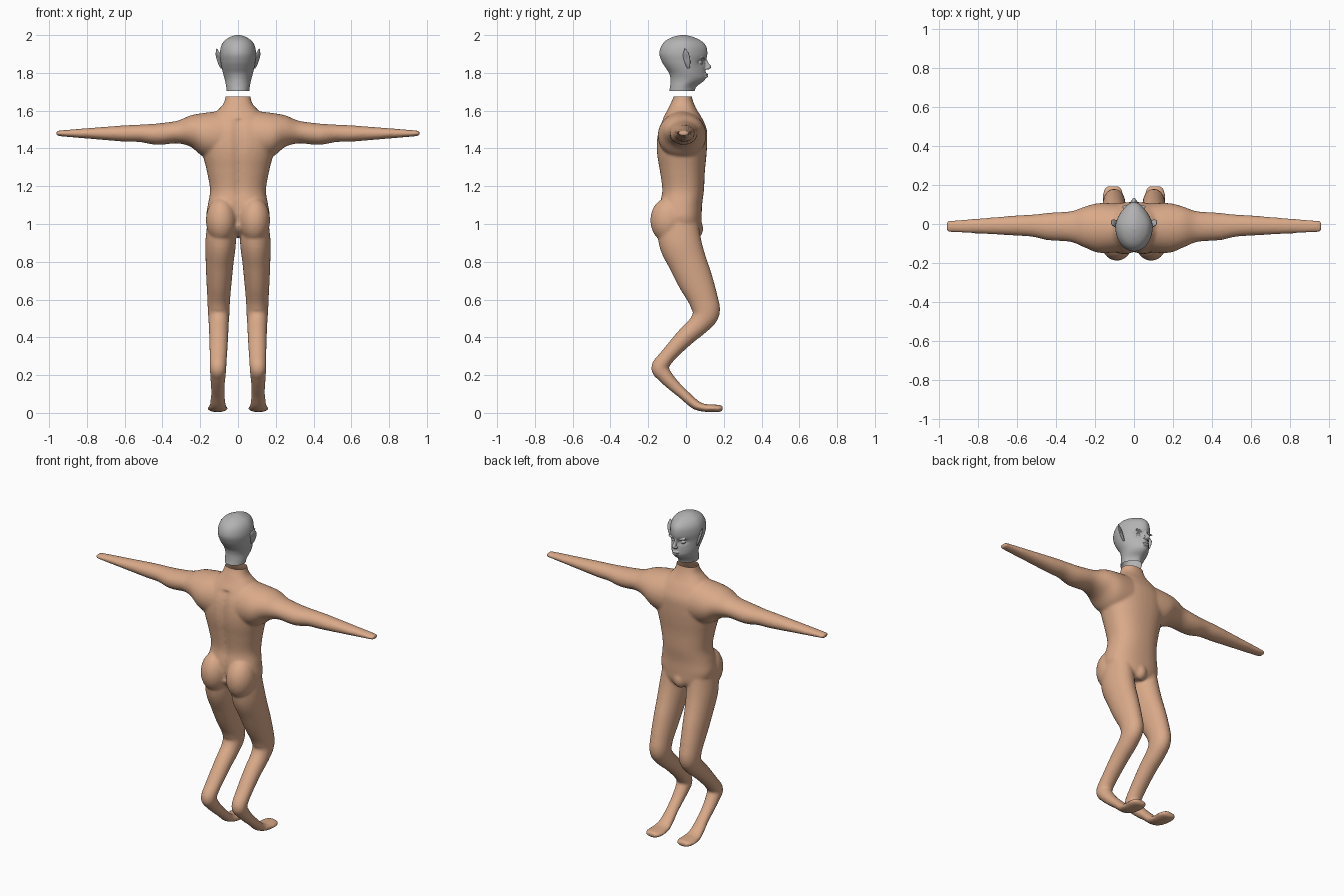
import bpy, bmesh, math
from mathutils import Vector, Matrix

X, Y, Z = Vector((1, 0, 0)), Vector((0, 1, 0)), Vector((0, 0, 1))


def material(name, col):
    m = bpy.data.materials.new(name)
    m.diffuse_color = (*col, 1)
    return m


def spline(rows, n=5):
    """Catmull-Rom interpolation of rows of numbers."""
    out = []
    for i in range(len(rows) - 1):
        p = [rows[max(i - 1, 0)], rows[i], rows[i + 1], rows[min(i + 2, len(rows) - 1)]]
        for k in range(n):
            t = k / n
            out.append([0.5 * (2 * b + (c - a) * t + (2 * a - 5 * b + 4 * c - d) * t * t
                               + (3 * b - a - 3 * c + d) * t ** 3) for a, b, c, d in zip(*p)])
    return out + [list(rows[-1])]


def loft(bm, rows, u, v=None, power=2.0, seg=40, mirror=False, egg=0.0):
    """Closed tube; each row is centre x, y, z and two radii along u and v."""
    rows = spline(rows)
    for s in ((1, -1) if mirror else (1,)):
        rings = []
        for i, r in enumerate(rows):
            t = Vector(rows[min(i + 1, len(rows) - 1)][:3]) - Vector(rows[max(i - 1, 0)][:3])
            w = v or t.cross(u).normalized()
            ring = []
            for k in range(seg):
                a = 2 * math.pi * k / seg
                c, d = math.cos(a), math.sin(a)
                c = math.copysign(abs(c) ** (2 / power), c) * (1 - egg * max(d, 0) ** 1.5)
                d = math.copysign(abs(d) ** (2 / power), d)
                p = Vector(r[:3]) + u * r[3] * c + w * r[4] * d
                ring.append(bm.verts.new((p.x * s, p.y, p.z)))
            rings.append(ring)
        faces = [bm.faces.new(rings[0]), bm.faces.new(rings[-1][::-1])]
        for a, b in zip(rings, rings[1:]):
            for k in range(seg):
                j = (k + 1) % seg
                faces.append(bm.faces.new((a[k], b[k], b[j], a[j])))
        bmesh.ops.recalc_face_normals(bm, faces=faces)


def blob(bm, loc, size, rot=0.0, mirror=True):
    """Ellipsoid, tilted about y, optionally on both sides."""
    for s in ((1, -1) if mirror else (1,)):
        m = (Matrix.Translation((loc[0] * s, loc[1], loc[2])) @ Matrix.Rotation(rot * s, 4, 'Y')
             @ Matrix.Diagonal((*size, 1)))
        bmesh.ops.create_uvsphere(bm, u_segments=24, v_segments=16, radius=1, matrix=m)


def upright(rows):
    """z, back y, front y, half width -> loft rows."""
    return [(0, (b + f) / 2, z, w, (f - b) / 2) for z, b, f, w in rows]


def finish(bm, name, mat, voxel, smooth, cut_z, keep_below):
    """Fuse the pieces into one skin, smooth it and open it at the neck."""
    me = bpy.data.meshes.new(name)
    bm.to_mesh(me)
    bm.free()
    ob = bpy.data.objects.new(name, me)
    bpy.context.collection.objects.link(ob)
    bpy.context.view_layer.objects.active = ob
    ob.select_set(True)
    r = ob.modifiers.new("fuse", 'REMESH')
    r.mode, r.voxel_size = 'VOXEL', voxel
    s = ob.modifiers.new("soften", 'SMOOTH')
    s.factor, s.iterations = 0.5, smooth
    for m in ("fuse", "soften"):
        bpy.ops.object.modifier_apply(modifier=m)
    b = bmesh.new()
    b.from_mesh(me := ob.data)
    bmesh.ops.bisect_plane(b, geom=b.verts[:] + b.edges[:] + b.faces[:], plane_co=(0, 0, cut_z),
                           plane_no=Z, clear_outer=keep_below, clear_inner=not keep_below)
    b.to_mesh(me)
    b.free()
    me.materials.clear()
    me.materials.append(mat)
    for p in me.polygons:
        p.use_smooth = True
        p.material_index = 0
    ob.select_set(False)
    return ob


skin = material("tan skin", (0.70, 0.40, 0.25))
grey = material("grey", (0.45, 0.45, 0.45))

# ---- body: torso, arms, legs
bm = bmesh.new()
loft(bm, upright([
    (0.935, -0.08, 0.06, 0.08), (0.97, -0.12, 0.08, 0.14), (1.03, -0.14, 0.083, 0.168),
    (1.10, -0.142, 0.085, 0.16), (1.18, -0.13, 0.095, 0.148), (1.28, -0.142, 0.10, 0.165),
    (1.36, -0.155, 0.108, 0.185), (1.43, -0.157, 0.112, 0.20), (1.50, -0.147, 0.11, 0.19),
    (1.56, -0.122, 0.085, 0.15), (1.60, -0.10, 0.06, 0.11), (1.635, -0.083, 0.043, 0.078),
    (1.675, -0.066, 0.031, 0.066), (1.73, -0.06, 0.025, 0.06)]), X, Y, power=2.3)
# spine groove
for v in bm.verts:
    if v.co.y < -0.05 and 1.0 < v.co.z < 1.55:
        v.co.y += 0.014 * math.exp(-(v.co.x / 0.025) ** 2)
# arms: x, y range, z range
arm = [(0.08, -0.145, 0.105, 1.33, 1.60), (0.18, -0.148, 0.107, 1.355, 1.588), (0.25, -0.122, 0.09, 1.408, 1.575),
       (0.32, -0.093, 0.066, 1.427, 1.547), (0.40, -0.086, 0.06, 1.42, 1.535),
       (0.45, -0.082, 0.056, 1.421, 1.53), (0.52, -0.066, 0.048, 1.434, 1.526),
       (0.60, -0.06, 0.044, 1.436, 1.522), (0.76, -0.051, 0.031, 1.449, 1.51),
       (0.945, -0.041, 0.017, 1.465, 1.495), (0.96, -0.036, 0.012, 1.468, 1.492)]
loft(bm, [(x, (a + b) / 2, (c + d) / 2, (b - a) / 2, (d - c) / 2) for x, a, b, c, d in arm],
     Y, Z, mirror=True)
# legs: thigh, knee, shin, raised heel, foot
loft(bm, [(0.088, -0.045, 1.0, 0.075, 0.11), (0.092, -0.03, 0.90, 0.081, 0.112),
          (0.097, 0.008, 0.80, 0.074, 0.101), (0.10, 0.05, 0.70, 0.067, 0.093),
          (0.102, 0.092, 0.60, 0.06, 0.078), (0.102, 0.105, 0.53, 0.057, 0.073),
          (0.102, 0.07, 0.47, 0.053, 0.057), (0.102, -0.005, 0.40, 0.05, 0.049),
          (0.104, -0.098, 0.30, 0.046, 0.041), (0.106, -0.138, 0.24, 0.044, 0.046),
          (0.106, -0.115, 0.20, 0.041, 0.04), (0.107, -0.07, 0.15, 0.037, 0.033),
          (0.107, -0.015, 0.10, 0.036, 0.028), (0.107, 0.045, 0.047, 0.042, 0.026),
          (0.108, 0.09, 0.028, 0.05, 0.021), (0.108, 0.15, 0.024, 0.053, 0.02),
          (0.108, 0.182, 0.024, 0.044, 0.018), (0.108, 0.194, 0.024, 0.03, 0.012)], X, mirror=True)
blob(bm, (0.088, -0.092, 1.02), (0.082, 0.097, 0.12))       # buttocks
blob(bm, (0, 0.055, 0.975), (0.04, 0.036, 0.05), mirror=False)  # groin
finish(bm, "body", skin, 0.008, 6, 1.675, True)

# ---- head with face
bm = bmesh.new()
loft(bm, upright([
    (1.66, -0.092, 0.04, 0.058), (1.705, -0.088, 0.046, 0.06), (1.73, -0.084, 0.058, 0.063),
    (1.755, -0.082, 0.092, 0.068), (1.775, -0.083, 0.106, 0.073), (1.80, -0.09, 0.105, 0.08),
    (1.83, -0.11, 0.102, 0.087), (1.86, -0.128, 0.105, 0.092), (1.90, -0.141, 0.113, 0.096),
    (1.94, -0.132, 0.107, 0.09), (1.97, -0.108, 0.08, 0.072), (1.99, -0.07, 0.038, 0.042),
    (2.0, -0.03, 0.0, 0.012)]), X, Y, egg=0.3, seg=64)
# eye sockets
for v in bm.verts:
    if v.co.y > 0:
        d = ((abs(v.co.x) - 0.034) / 0.022) ** 2 + ((v.co.z - 1.855) / 0.016) ** 2
        v.co.y -= 0.016 * math.exp(-d)
blob(bm, (0.034, 0.077, 1.853), (0.016, 0.012, 0.008), rot=-0.15)        # eyes
blob(bm, (0.036, 0.088, 1.873), (0.026, 0.012, 0.005), rot=-0.25)        # brows
blob(bm, (0, 0.106, 1.792), (0.024, 0.012, 0.005), mirror=False)         # upper lip
blob(bm, (0, 0.106, 1.780), (0.020, 0.012, 0.005), mirror=False)         # lower lip
blob(bm, (0.01, 0.112, 1.825), (0.008, 0.012, 0.007))                    # nostrils
loft(bm, [(0, 0.098, 1.88, 0.007, 0.01), (0, 0.106, 1.855, 0.008, 0.012),
          (0, 0.120, 1.832, 0.011, 0.015), (0, 0.108, 1.818, 0.009, 0.012)], X, Y, seg=20)  # nose
finish(bm, "head", grey, 0.0035, 3, 1.705, False)

# ---- pointed ears
bm = bmesh.new()
lean = Vector((0.6, 0.8, 0)).normalized()
loft(bm, [(0.086, 0.014, 1.822, 0.004, 0.004), (0.091, 0.01, 1.84, 0.014, 0.007),
          (0.098, 0.004, 1.87, 0.022, 0.008), (0.105, 0.0, 1.895, 0.021, 0.007),
          (0.110, -0.002, 1.915, 0.011, 0.005), (0.113, -0.005, 1.93, 0.001, 0.001)],
     lean, Vector((-0.8, 0.6, 0)), seg=20, mirror=True)
# hollow the outer side of each ear
for v in bm.verts:
    d = ((v.co.z - 1.88) / 0.022) ** 2 + ((v.co.y - 0.003) / 0.008) ** 2
    if abs(v.co.x) > 0.1:
        v.co.x -= math.copysign(0.005 * math.exp(-d), v.co.x)
me = bpy.data.meshes.new("ears")
bm.to_mesh(me)
bm.free()
me.materials.append(grey)
me.polygons.foreach_set("use_smooth", [True] * len(me.polygons))
bpy.context.collection.objects.link(bpy.data.objects.new("ears", me))
